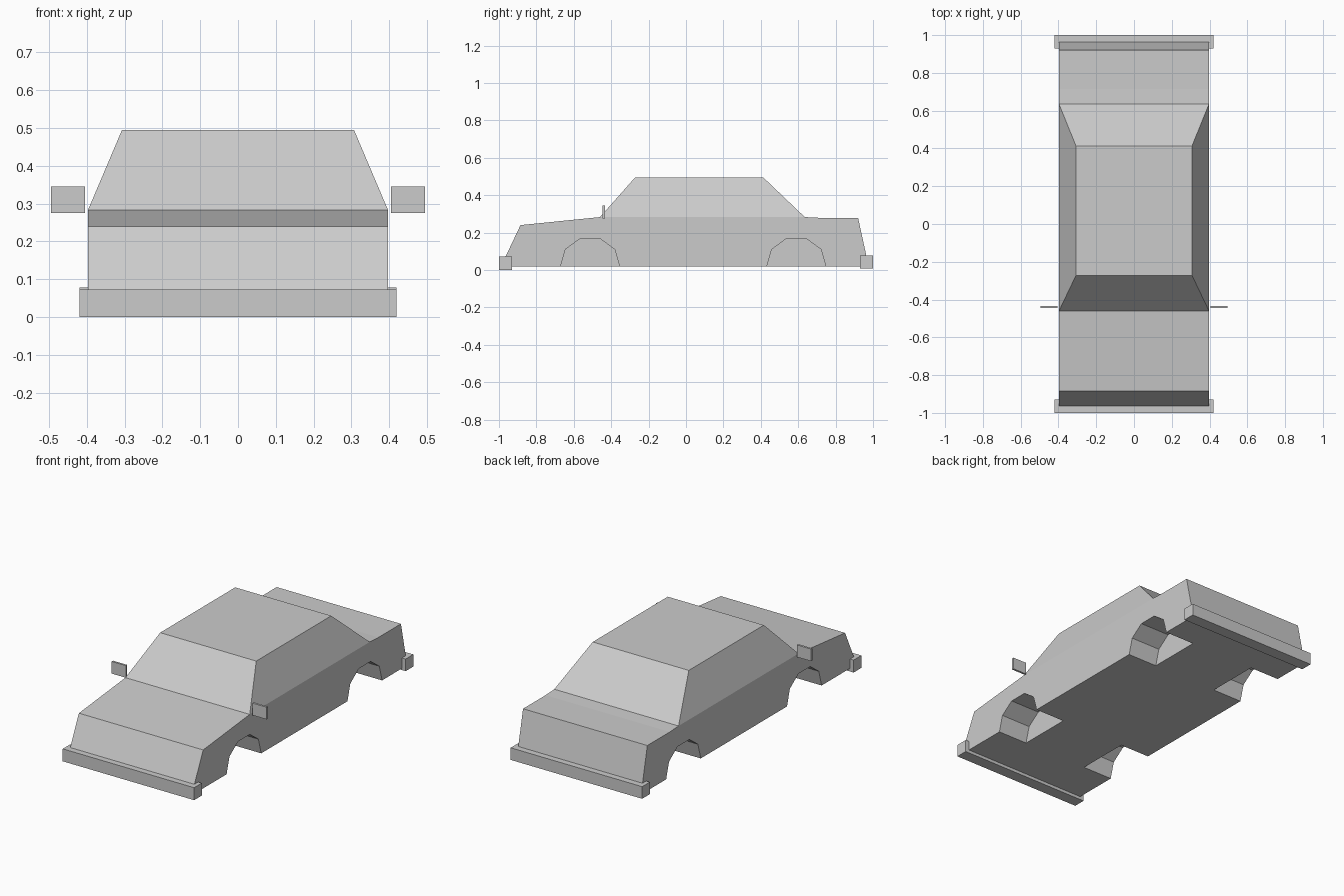
import bpy
import bmesh
from mathutils import Matrix

cube = bpy.data.objects.get("Cube")
if cube:
    bpy.data.objects.remove(cube, do_unlink=True)

# One plain grey paint for everything
paint = bpy.data.materials.new("grey_paint")
paint.use_nodes = True
grey = (0.6, 0.6, 0.6, 1)
paint.diffuse_color = grey
paint.node_tree.nodes["Principled BSDF"].inputs["Base Color"].default_value = grey


def finish(name, bm):
    bmesh.ops.recalc_face_normals(bm, faces=bm.faces)
    mesh = bpy.data.meshes.new(name)
    bm.to_mesh(mesh)
    bm.free()
    mesh.materials.append(paint)
    obj = bpy.data.objects.new(name, mesh)
    bpy.context.collection.objects.link(obj)
    return obj


def prism(profile, x0, x1):
    """Extrude a side profile of (y, z) points from x0 to x1."""
    bm = bmesh.new()
    face = bm.faces.new([bm.verts.new((x0, y, z)) for y, z in profile])
    ext = bmesh.ops.extrude_face_region(bm, geom=[face])["geom"]
    moved = [v for v in ext if isinstance(v, bmesh.types.BMVert)]
    bmesh.ops.translate(bm, verts=moved, vec=(x1 - x0, 0, 0))
    bmesh.ops.recalc_face_normals(bm, faces=bm.faces)
    return bm


def box(name, lo, hi):
    bm = bmesh.new()
    size = [b - a for a, b in zip(lo, hi)]
    mid = [(a + b) / 2 for a, b in zip(lo, hi)]
    bmesh.ops.create_cube(bm, size=1, matrix=Matrix.Translation(mid) @ Matrix.Diagonal((*size, 1)))
    return finish(name, bm)


# Lower body from its side profile
HALF = 0.397
WAIST = 0.283
outline = [(-0.99, 0.018), (-0.885, 0.24), (-0.46, WAIST), (0.635, WAIST),
           (0.715, 0.279), (0.92, 0.279), (0.977, 0.018)]
bm = prism(outline, -HALF, HALF)

# Cabin raised from the waist face and tapered to the roof
waist = next(f for f in bm.faces
             if len(f.verts) == 4 and all(abs(v.co.z - WAIST) < 1e-4 for v in f.verts))
ext = bmesh.ops.extrude_face_region(bm, geom=[waist])["geom"]
if waist.is_valid:
    bmesh.ops.delete(bm, geom=[waist], context="FACES_ONLY")
for v in ext:
    if isinstance(v, bmesh.types.BMVert):
        v.co.x = 0.307 if v.co.x > 0 else -0.307
        v.co.y = -0.272 if v.co.y < 0 else 0.413
        v.co.z = 0.495
body = finish("car_body", bm)

# Faceted wheel wells cut into both sides
arch = [(-0.158, -0.05), (-0.158, 0.018), (-0.132, 0.11), (-0.054, 0.167),
        (0.054, 0.167), (0.132, 0.11), (0.158, 0.018), (0.158, -0.05)]
for axle in (-0.513, 0.59):
    for side in (-1, 1):
        well = finish("wheel_well_cutter",
                      prism([(axle + y, z) for y, z in arch], side * 0.207, side * 0.5))
        well.hide_render = True
        mod = body.modifiers.new("wheel_well", "BOOLEAN")
        mod.operation = "DIFFERENCE"
        mod.solver = "EXACT"
        mod.object = well
        bpy.context.view_layer.objects.active = body
        bpy.ops.object.modifier_apply(modifier=mod.name)
        bpy.data.objects.remove(well, do_unlink=True)

# Bumpers
box("front_bumper", (-0.42, -1, 0), (0.42, -0.93, 0.072))
box("rear_bumper", (-0.42, 0.93, 0.008), (0.42, 1, 0.078))

# Door mirrors standing just clear of the body
for name, side in (("left_mirror", 1), ("right_mirror", -1)):
    xs = sorted((side * 0.405, side * 0.495))
    box(name, (xs[0], -0.446, 0.275), (xs[1], -0.434, 0.345))
